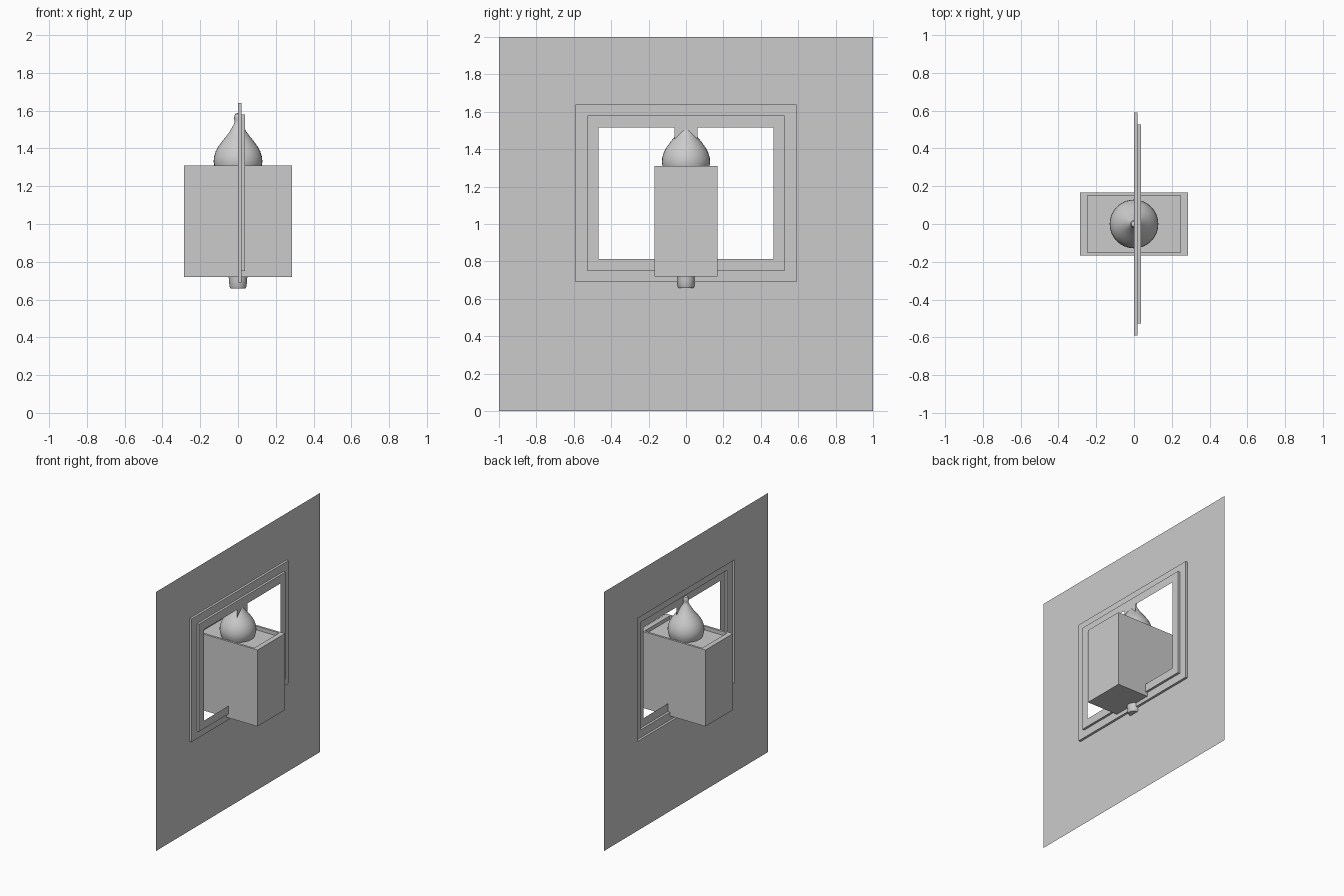
import bpy, bmesh, math

if "Cube" in bpy.data.objects:
    bpy.data.objects.remove(bpy.data.objects["Cube"])


def make(name, bm, smooth=False):
    me = bpy.data.meshes.new(name)
    bmesh.ops.remove_doubles(bm, verts=bm.verts, dist=1e-5)
    bm.to_mesh(me)
    bm.free()
    ob = bpy.data.objects.new(name, me)
    bpy.context.collection.objects.link(ob)
    if smooth:
        bpy.ops.object.select_all(action='DESELECT')
        ob.select_set(True)
        bpy.context.view_layer.objects.active = ob
        bpy.ops.object.shade_smooth_by_angle(angle=math.radians(40))
    return ob


def rect(bm, x, y, z0, z1):
    return [bm.verts.new((x, s, z)) for s, z in ((-y, z0), (y, z0), (y, z1), (-y, z1))]


# Thin wall panel stepping out twice around the window opening
bm = bmesh.new()
steps = [(0, 1.0, 0, 2), (0, .59, .69, 1.64), (.018, .59, .69, 1.64),
         (.018, .527, .75, 1.58), (.036, .527, .75, 1.58), (.036, .468, .812, 1.515)]
loops = [rect(bm, *s) for s in steps]
for a, b in zip(loops, loops[1:]):
    for i in range(4):
        j = (i + 1) % 4
        bm.faces.new((a[i], a[j], b[j], b[i]))
make("wall_with_window", bm)

# Small tab hanging from the top of the opening into the dome
bm = bmesh.new()
bm.faces.new(rect(bm, .036, .062, 1.42, 1.515))
make("hanging_tab", bm)

# Lantern box with a shallow recess in its top
bm = bmesh.new()
bmesh.ops.create_cube(bm, size=1)
for v in bm.verts:
    v.co = (v.co.x * .57, v.co.y * .336, 1.015 + v.co.z * .59)
top = max(bm.faces, key=lambda f: f.calc_center_median().z)
bmesh.ops.inset_region(bm, faces=[top], thickness=.024)
for v in top.verts:
    v.co.x = math.copysign(.246, v.co.x)
r = bmesh.ops.extrude_face_region(bm, geom=[top])
for v in r["geom"]:
    if isinstance(v, bmesh.types.BMVert):
        v.co.z -= .028
bmesh.ops.delete(bm, geom=[top], context='FACES_ONLY')
make("lantern_box", bm)


def lathe(name, profile, seg=32):
    bm = bmesh.new()
    vs = [bm.verts.new((r, 0, z)) for r, z in profile]
    es = [bm.edges.new(p) for p in zip(vs, vs[1:])]
    bmesh.ops.spin(bm, geom=vs + es, cent=(0, 0, 0), axis=(0, 0, 1),
                   angle=math.tau, steps=seg)
    bmesh.ops.remove_doubles(bm, verts=bm.verts, dist=1e-5)
    bmesh.ops.recalc_face_normals(bm, faces=bm.faces)
    return make(name, bm, True)


# Onion dome with a small round finial
lathe("onion_dome", [(0, 1.282), (.117, 1.282), (.125, 1.305), (.129, 1.33), (.127, 1.355),
                     (.118, 1.385), (.104, 1.41), (.086, 1.435), (.066, 1.46),
                     (.047, 1.485), (.032, 1.51), (.021, 1.53), (.017, 1.542),
                     (.020, 1.555), (.020, 1.57), (.014, 1.583), (0, 1.589)])

# Bottom knob
lathe("bottom_knob", [(0, .73), (.05, .73), (.048, .70), (.045, .668), (.040, .658), (0, .658)])
